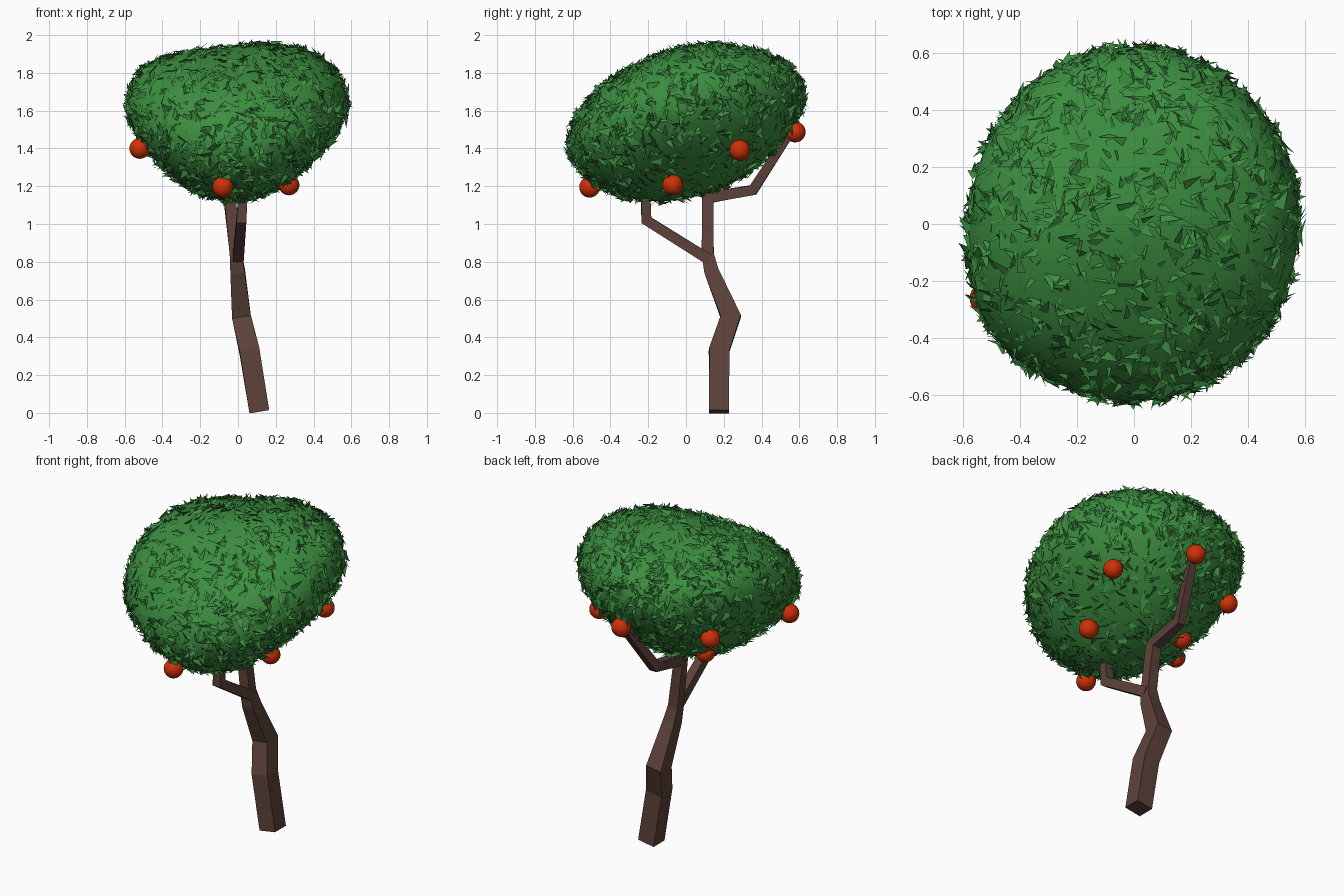
import bpy, bmesh, math, random
from mathutils import Vector

if "Cube" in bpy.data.objects:
    bpy.data.objects.remove(bpy.data.objects["Cube"])

random.seed(4)


def material(name, color):
    m = bpy.data.materials.new(name)
    m.diffuse_color = (*color, 1)
    m.use_nodes = True
    m.node_tree.nodes["Principled BSDF"].inputs["Base Color"].default_value = m.diffuse_color
    return m


BARK = material("bark", (0.11, 0.055, 0.042))
LEAF = material("leaf", (0.045, 0.27, 0.05))
FRUIT = material("fruit_skin", (0.62, 0.03, 0.002))


def make_object(name, bm, mat, smooth=False):
    bmesh.ops.recalc_face_normals(bm, faces=bm.faces)
    for f in bm.faces:
        f.smooth = smooth
    mesh = bpy.data.meshes.new(name)
    bm.to_mesh(mesh)
    bm.free()
    mesh.materials.append(mat)
    obj = bpy.data.objects.new(name, mesh)
    bpy.context.collection.objects.link(obj)
    return obj


def square_limb(name, path):
    """Square tube along (x, y, z, width) points, mitred at the bends."""
    pts = [Vector(p[:3]) for p in path]
    bm = bmesh.new()
    rings = []
    for i, p in enumerate(pts):
        d_in = (p - pts[max(i - 1, 0)]).normalized()
        d_out = (pts[min(i + 1, len(pts) - 1)] - p).normalized()
        t = (d_in + d_out).normalized()
        stretch = 1 / max(t.dot(d_out if d_out.length else d_in), 0.7)
        u = (Vector((1, 0, 0)) - t * t.x).normalized()
        v = t.cross(u) * stretch
        h = path[i][3] / 2
        rings.append([bm.verts.new(p + u * a * h + v * b * h)
                      for a, b in ((-1, -1), (1, -1), (1, 1), (-1, 1))])
    for r, s in zip(rings, rings[1:]):
        for k in range(4):
            n = (k + 1) % 4
            bm.faces.new((r[k], r[n], s[n], s[k]))
    bm.faces.new(rings[0])
    bm.faces.new(rings[-1])
    return make_object(name, bm, BARK)


# Crooked trunk continuing into the back branch, and the front branch
square_limb("trunk_and_back_branch", [
    (0.113, 0.175, 0.006, 0.106), (0.06, 0.175, 0.33, 0.106),
    (0.018, 0.237, 0.51, 0.10), (-0.002, 0.135, 0.75, 0.077),
    (-0.012, 0.115, 0.84, 0.064), (-0.045, 0.115, 1.14, 0.06),
    (-0.035, 0.355, 1.18, 0.052), (0.038, 0.55, 1.48, 0.045)])
square_limb("front_branch", [
    (0.0, 0.125, 0.81, 0.058), (0.018, -0.21, 1.02, 0.052),
    (0.03, -0.215, 1.22, 0.048)])


def bump(x, y, cx, cy, r):
    return math.exp(-((x - cx) ** 2 + (y - cy) ** 2) / (r * r))


def crown_point(d):
    """Map a unit direction onto the leaning, lumpy crown."""
    x, y = 0.575 * d.x, 0.62 * d.y
    z = 1.54 + 0.2 * y + 0.3 * x * x + 0.412 * d.z
    if d.z > 0:    # hollow at the back left of the top
        z -= d.z * (0.09 * bump(x, y, -0.22, 0.36, 0.3)
                    + 0.025 * bump(x, y, 0.0, -0.3, 0.25))
    else:          # tapered underside, cut back on the right
        z += 0.13 * -d.z * (1 + d.z)
        z -= d.z * 0.06 * bump(x, y, 0.38, -0.05, 0.28)
    swell = 1 + 0.06 * bump(x, y, -0.48, -0.34, 0.25)
    return Vector((x * swell, y * swell, z))


# Smooth crown core
bm = bmesh.new()
bmesh.ops.create_icosphere(bm, subdivisions=5, radius=1)
for vert in bm.verts:
    vert.co = crown_point(vert.co.normalized())
make_object("crown", bm, LEAF, smooth=True)

# Loose triangular leaves bristling from the crown
bm = bmesh.new()
for _ in range(2800):
    d = Vector([random.gauss(0, 1) for _ in range(3)]).normalized()
    p = crown_point(d)
    n = Vector((d.x / 0.575, d.y / 0.62, d.z / 0.412)).normalized()
    t = n.cross(Vector([random.gauss(0, 1) for _ in range(3)])).normalized()
    side = (n.cross(t) + n * random.uniform(-1, 1)).normalized()
    size = random.uniform(0.03, 0.075)
    width = random.uniform(0.2, 0.4) * size
    root = p - t * size * 0.5
    tip = p + t * size * 0.5 + n * random.uniform(0.0, 0.035)
    bm.faces.new([bm.verts.new(q) for q in
                  (root - side * width, root + side * width, tip)])
make_object("leaves", bm, LEAF)

# Round fruit hanging around the lower crown
for i, pos in enumerate([(-0.08, -0.51, 1.195), (0.27, -0.07, 1.207),
                         (0.39, 0.285, 1.39), (0.035, 0.578, 1.487),
                         (-0.52, -0.26, 1.40), (-0.40, 0.335, 1.44),
                         (-0.23, 0.14, 1.235)]):
    bm = bmesh.new()
    bmesh.ops.create_uvsphere(bm, u_segments=24, v_segments=16, radius=0.055)
    bmesh.ops.translate(bm, verts=bm.verts, vec=pos)
    make_object(f"fruit_{i + 1}", bm, FRUIT, smooth=True)
